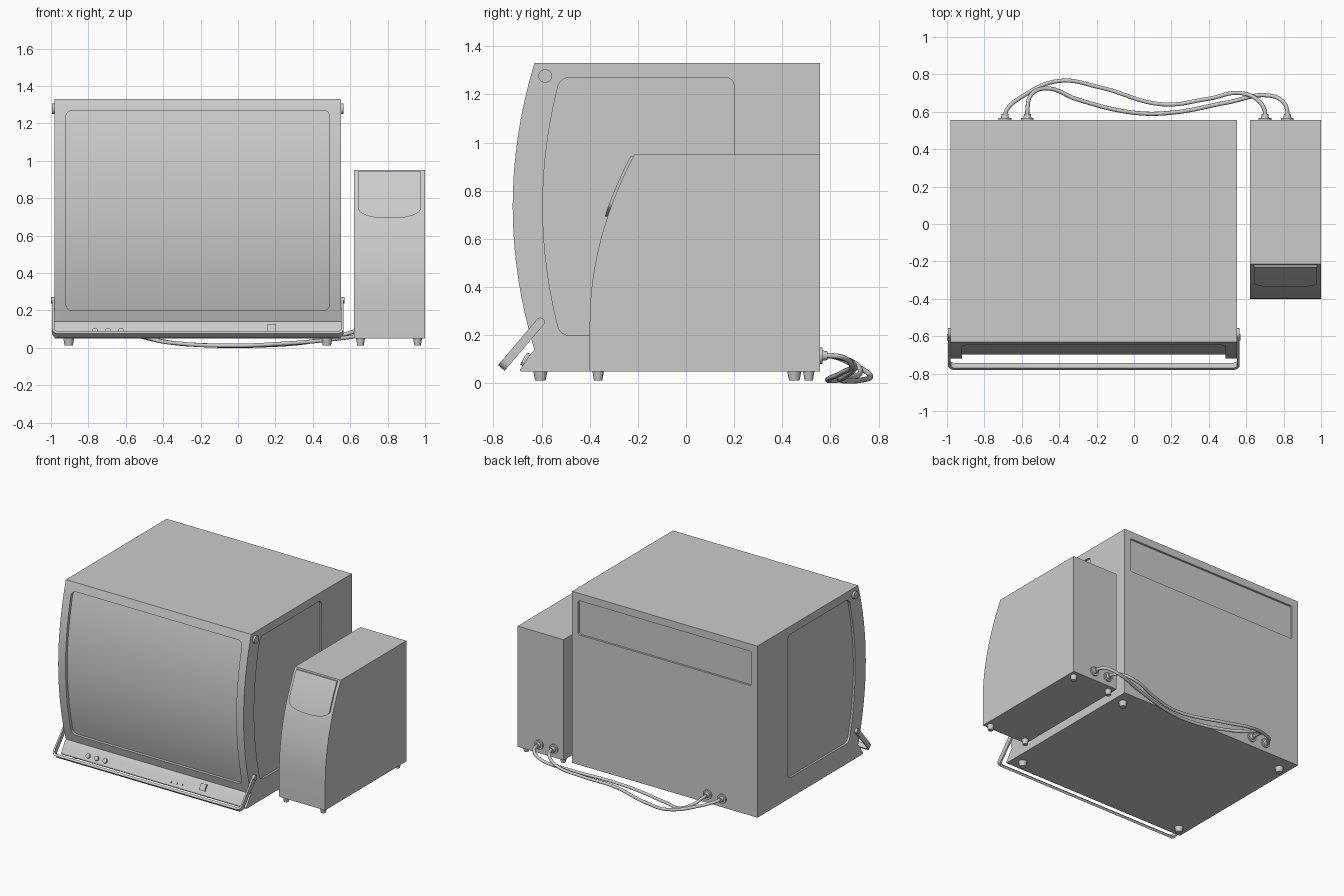
import bpy, bmesh, math
from mathutils import Vector

if "Cube" in bpy.data.objects:
    bpy.data.objects.remove(bpy.data.objects["Cube"])


def finish(name, bm, smooth=True):
    bmesh.ops.recalc_face_normals(bm, faces=bm.faces[:])
    me = bpy.data.meshes.new(name)
    bm.to_mesh(me)
    bm.free()
    ob = bpy.data.objects.new(name, me)
    bpy.context.collection.objects.link(ob)
    if smooth:
        activate(ob)
        bpy.ops.object.shade_smooth_by_angle(angle=math.radians(30))
    return ob


def activate(ob):
    bpy.ops.object.select_all(action='DESELECT')
    ob.select_set(True)
    bpy.context.view_layer.objects.active = ob


def prism(name, pts, x0, x1, round_x=0, round_y=0, smooth=True):
    """Extrude a (y, z) profile along x, optionally rounding corners along x or y."""
    bm = bmesh.new()
    f = bm.faces.new([bm.verts.new((x0, y, z)) for y, z in pts])
    r = bmesh.ops.extrude_face_region(bm, geom=[f])
    bmesh.ops.translate(bm, vec=(x1 - x0, 0, 0),
                        verts=[v for v in r['geom'] if isinstance(v, bmesh.types.BMVert)])
    bmesh.ops.recalc_face_normals(bm, faces=bm.faces[:])
    for axis, radius in ((0, round_x), (1, round_y)):
        if radius:
            edges = [e for e in bm.edges
                     if abs((e.verts[0].co - e.verts[1].co).normalized()[axis]) > .99
                     and e.calc_face_angle(0) > 1.0]
            bmesh.ops.bevel(bm, geom=edges, offset=radius, segments=4, profile=.5, affect='EDGES')
    return finish(name, bm, smooth)


def cylinder(name, a, b, r1, r2=None, seg=24):
    a, b = Vector(a), Vector(b)
    bm = bmesh.new()
    bmesh.ops.create_cone(bm, cap_ends=True, segments=seg, radius1=r1,
                          radius2=r1 if r2 is None else r2, depth=(b - a).length)
    ob = finish(name, bm)
    ob.location = (a + b) / 2
    ob.rotation_euler = (b - a).to_track_quat('Z', 'Y').to_euler()
    return ob


def cut(ob, cutter):
    cutter.hide_render = True
    m = ob.modifiers.new("cut", 'BOOLEAN')
    m.operation, m.solver, m.object = 'DIFFERENCE', 'EXACT', cutter
    activate(ob)
    bpy.ops.object.modifier_apply(modifier=m.name)
    bpy.data.objects.remove(cutter)


def front(z):
    return -.72 + .09 * ((z - .735) / .595) ** 2


def front_curve(z0, z1, offset=0, n=16):
    zs = [z0 + (z1 - z0) * i / n for i in range(n + 1)]
    return [(front(z) + offset, z) for z in zs]


# Main cabinet with bowed front and flared control lip
X0, X1, BACK = -.98, .55, .557
lip = [(-.647, .122), (-.662, .098), (-.69, .057), (-.687, .05)]
cabinet = prism("main_cabinet", [(BACK, .05), (BACK, 1.33)] + front_curve(1.33, .14) + lip, X0, X1)

# Recessed screen, side panels and back panel
cut(cabinet, prism("screen_cutter", [(-.9, .2), (-.9, 1.27)] + front_curve(1.27, .2, .022),
                   -.92, .49, round_y=.035))
side = [(.2, .2), (.2, 1.27)] + front_curve(1.27, .2, .125)
for xa, xb in ((X1 - .015, X1 + .1), (X0 - .1, X0 + .015)):
    cut(cabinet, prism("side_cutter", side, xa, xb, round_x=.035))
cut(cabinet, prism("back_cutter", [(BACK - .015, 1.02), (.7, 1.02), (.7, 1.275), (BACK - .015, 1.275)],
                   -.93, .5, round_y=.015))
activate(cabinet)
bpy.ops.object.shade_smooth_by_angle(angle=math.radians(30))


# Side tower with curved front
def tower_front(z):
    return -.4 + .185 * (max(z - .25, 0) / .7) ** 2


tower = [(BACK, .05), (BACK, .95)]
tower += [(tower_front(z), z) for z in [.95 - .7 * i / 14 for i in range(15)]] + [(-.4, .05)]
prism("side_tower", tower, .62, 1.0)

# Raised cover plate following the tower front
bm = bmesh.new()
cols, rows, loops = 28, 8, []
for i in range(cols + 1):
    u = -math.cos(math.pi * i / cols)
    zb = .75 - .057 * math.sqrt(max(0, 1 - abs(u) ** 2.5))
    zs = [zb + (.942 - zb) * j / rows for j in range(rows + 1)]
    loops.append([[bm.verts.new((.81 + .168 * u, tower_front(z) + o, z)) for z in zs] for o in (-.012, .006)])
for i in range(cols):
    a, b = loops[i], loops[i + 1]
    for k in (0, 1):
        for j in range(rows):
            bm.faces.new((a[k][j], b[k][j], b[k][j + 1], a[k][j + 1]))
    for j in (0, rows):
        bm.faces.new((a[0][j], b[0][j], b[1][j], a[1][j]))
for c in (loops[0], loops[-1]):
    for j in range(rows):
        bm.faces.new((c[0][j], c[0][j + 1], c[1][j + 1], c[1][j]))
finish("tower_cover", bm)

# Tilted carrying handle: flat strap bent into a U
MID = (X0 + X1) / 2
pivot, tip = Vector((MID, -.605, .255)), Vector((MID, -.767, .064))
along = (tip - pivot).normalized()
across = Vector((0, along.z, -along.y))
length = (tip - pivot).length


def u_path(half, end, r):
    right = [(half, 0)] + [(half - r + r * math.cos(t), end - r + r * math.sin(t))
                           for t in [math.pi / 2 * i / 6 for i in range(7)]]
    return right + [(-x, s) for x, s in reversed(right)]


bm = bmesh.new()
rings = []
for (xo, so), (xi, si) in zip(u_path(.779, length, .035), u_path(.767, length - .017, .022)):
    at = lambda x, s, w: bm.verts.new(pivot + Vector((x, 0, 0)) + along * s + across * w)
    rings.append([at(xo, so, .018), at(xo, so, -.018), at(xi, si, -.018), at(xi, si, .018)])
for a, b in zip(rings, rings[1:]):
    for k in range(4):
        bm.faces.new((a[k], a[k - 1], b[k - 1], b[k]))
bm.faces.new(rings[0])
bm.faces.new(rings[-1])
finish("handle", bm)

# Handle pivots and upper side bosses
for s, label in ((-1, "left"), (1, "right")):
    cylinder("handle_pivot_" + label, (MID + s * .76, -.605, .255), (MID + s * .785, -.605, .255), .018)
    cylinder("side_boss_" + label, (MID + s * .75, -.585, 1.277), (MID + s * .78, -.585, 1.277), .028)

# Knobs, indicator buttons and switch on the control lip
normal = Vector((0, -.83, .56))
for x in (-.765, -.695, -.625):
    p = Vector((x, -.670, .086))
    cylinder("knob", p - normal * .01, p + normal * .012, .018, .016)
for x in (-.08, -.035, .01):
    p = Vector((x, -.675, .079))
    cylinder("indicator", p - normal * .01, p + normal * .006, .008, seg=12)
prism("power_switch", [(-.64, .118), (-.658, .128), (-.672, .11), (-.684, .086), (-.66, .08)], .157, .202)

# Tapered feet
for xs, ys, r in (((-.905, .475), (-.605, .45), .03), ((.655, .96), (-.365, .51), .024)):
    for x in xs:
        for y in ys:
            cylinder("foot", (x, y, .052), (x, y, .012), r, r * .72)

# Rear sockets
ZC = .115
for x in (-.69, -.57, .70, .82):
    cylinder("socket_flange", (x, BACK - .005, ZC), (x, BACK + .011, ZC), .034)
    cylinder("cable_plug", (x, BACK, ZC), (x, BACK + .03, ZC), .023, .018)


# Two slack cables joining cabinet and tower
def cable(name, pts):
    cu = bpy.data.curves.new(name, 'CURVE')
    cu.dimensions, cu.bevel_depth, cu.bevel_resolution = '3D', .011, 3
    cu.resolution_u, cu.use_fill_caps = 8, True
    sp = cu.splines.new('BEZIER')
    sp.bezier_points.add(len(pts) - 1)
    for bp, co in zip(sp.bezier_points, pts):
        bp.co = co
        bp.handle_left_type = bp.handle_right_type = 'AUTO'
    ob = bpy.data.objects.new(name, cu)
    bpy.context.collection.objects.link(ob)
    activate(ob)
    bpy.ops.object.convert(target='MESH')


cable("cable_outer", [(-.69, .57, ZC), (-.68, .61, .112), (-.6, .68, .085), (-.4, .765, .034),
                      (-.18, .73, .014), (.15, .64, .014), (.4, .67, .035), (.57, .70, .072),
                      (.67, .655, .105), (.70, .60, ZC), (.70, .57, ZC)])
cable("cable_inner", [(-.57, .57, ZC), (-.57, .61, .112), (-.55, .69, .09), (-.47, .725, .05),
                      (-.3, .665, .022), (0, .595, .012), (.2, .595, .02), (.5, .65, .045),
                      (.72, .687, .08), (.80, .65, .108), (.82, .60, ZC), (.82, .57, ZC)])
